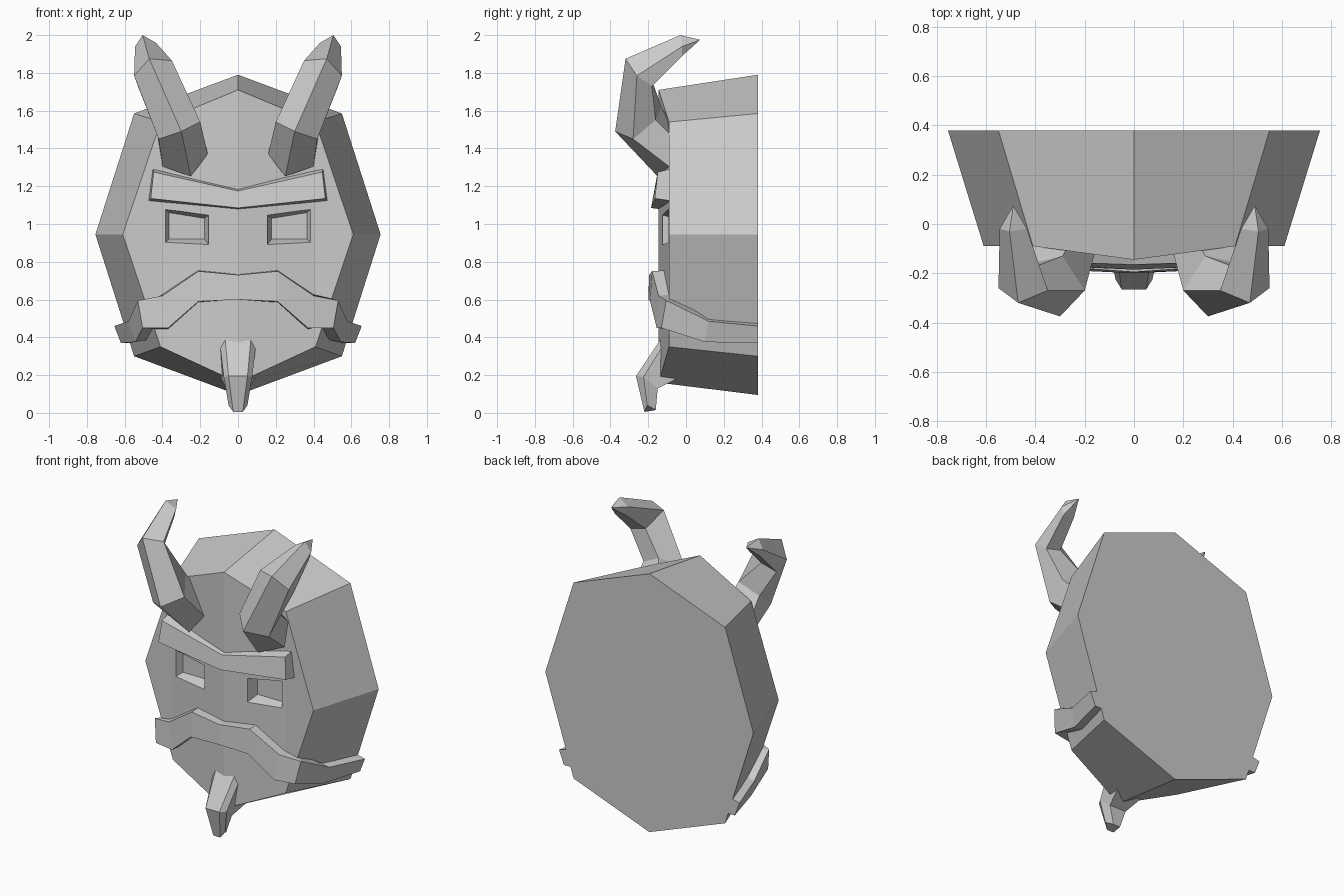
import bpy
import bmesh
from mathutils import Vector

cube = bpy.data.objects.get("Cube")
if cube:
    bpy.data.objects.remove(cube, do_unlink=True)

# One plain grey for the whole mask
grey = bpy.data.materials.new("stone grey")
grey.use_nodes = True
COLOUR = (0.6, 0.6, 0.6, 1)
grey.diffuse_color = COLOUR
grey.node_tree.nodes["Principled BSDF"].inputs["Base Color"].default_value = COLOUR


def add_object(name, bm):
    """Turn a bmesh into a flat shaded grey object."""
    bmesh.ops.recalc_face_normals(bm, faces=bm.faces)
    mesh = bpy.data.meshes.new(name)
    bm.to_mesh(mesh)
    bm.free()
    mesh.materials.append(grey)
    obj = bpy.data.objects.new(name, mesh)
    bpy.context.collection.objects.link(obj)
    return obj


def loft(name, rings, apex=None):
    """Join rings of equal point count, then close both ends."""
    bm = bmesh.new()
    loops = [[bm.verts.new(p) for p in ring] for ring in rings]
    for a, b in zip(loops, loops[1:]):
        for i in range(len(a)):
            j = (i + 1) % len(a)
            bm.faces.new((a[i], a[j], b[j], b[i]))
    bm.faces.new(loops[0])
    if apex:
        tip = bm.verts.new(apex)
        last = loops[-1]
        for i in range(len(last)):
            bm.faces.new((last[i], last[i - 1], tip))
    else:
        bm.faces.new(loops[-1])
    return add_object(name, bm)


def flip(point):
    return Vector((-point[0], point[1], point[2]))


def mirrored_outline(half):
    """Complete a half outline that starts and ends on the centre line."""
    return half + [flip(p) for p in reversed(half[1:-1])]


# Head: tapered octagonal block whose front is ridged down the middle
FRONT, RIDGE, BACK = -0.09, -0.145, 0.38
back_half = [(0, BACK, 1.79), (0.55, BACK, 1.585), (0.755, BACK, 0.945),
             (0.55, BACK, 0.3), (0, BACK, 0.095)]
front_half = [(0, RIDGE, 1.71), (0.41, FRONT, 1.54), (0.61, FRONT, 0.945),
              (0.41, FRONT, 0.35), (0, RIDGE, 0.16)]
bm = bmesh.new()
back = [bm.verts.new(p) for p in mirrored_outline(back_half)]
front = [bm.verts.new(p) for p in mirrored_outline(front_half)]
count = len(front)
for i in range(count):
    j = (i + 1) % count
    bm.faces.new((back[i], back[j], front[j], front[i]))
bm.faces.new(back)
top, upper_l, side_l, lower_l, bottom, lower_r, side_r, upper_r = front
for upper, side, lower in ((upper_l, side_l, lower_l), (upper_r, side_r, lower_r)):
    bm.faces.new((top, upper, lower, bottom))
    bm.faces.new((upper, side, lower))
head = add_object("head", bm)

# Eye sockets: tapered recesses cut into the face
mouth = [(0.405, 1.095), (0.15, 1.05), (0.15, 0.885), (0.405, 0.885)]
floor = [(0.365, 1.06), (0.178, 1.03), (0.178, 0.92), (0.365, 0.92)]
for side in (1, -1):
    cutter = loft("eye_cutter", [[(side * x, -0.14, z) for x, z in mouth],
                                 [(side * x, -0.05, z) for x, z in floor]])
    cutter.hide_render = True
    cut = head.modifiers.new("eye socket", "BOOLEAN")
    cut.operation = "DIFFERENCE"
    cut.solver = "EXACT"
    cut.object = cutter
    bpy.context.view_layer.objects.active = head
    bpy.ops.object.modifier_apply(modifier=cut.name)
    bpy.data.objects.remove(cutter, do_unlink=True)


def band(name, half):
    """Loft half sections from the centre outwards, on both sides."""
    left_to_centre = [[flip(p) for p in ring] for ring in reversed(half[1:])]
    return loft(name, left_to_centre + half)


# Brow: a bevelled V-shaped bar; points run top back, top front, low front, low back
band("brow", [
    [(0, -0.1, 1.2), (0, -0.165, 1.175), (0, -0.185, 1.085), (0, -0.1, 1.073)],
    [(0.453, -0.06, 1.297), (0.447, -0.15, 1.275), (0.462, -0.165, 1.135), (0.477, -0.06, 1.12)],
])

# Moustache: wraps from the centre around the cheeks to the back
band("moustache", [
    [(0, -0.1, 0.735), (0, -0.195, 0.73), (0, -0.2, 0.6), (0, -0.1, 0.6)],
    [(0.21, -0.1, 0.755), (0.21, -0.18, 0.75), (0.21, -0.19, 0.59), (0.21, -0.1, 0.585)],
    [(0.4, -0.06, 0.63), (0.4, -0.145, 0.62), (0.37, -0.155, 0.45), (0.37, -0.06, 0.44)],
    [(0.46, -0.03, 0.6), (0.53, -0.105, 0.595), (0.505, -0.13, 0.45), (0.42, -0.04, 0.45)],
    [(0.5, 0.12, 0.5), (0.58, 0.12, 0.485), (0.545, 0.1, 0.375), (0.46, 0.1, 0.39)],
    [(0.58, BACK, 0.48), (0.655, BACK, 0.46), (0.62, BACK, 0.37), (0.55, BACK, 0.37)],
])


def bilateral(ring):
    return ring + [flip(p) for p in reversed(ring)]


# Chin tuft: bends forward from the jaw and then hangs down
loft("chin_tuft", [bilateral(ring) for ring in (
    [(0.07, -0.12, 0.41), (0.095, -0.12, 0.36), (0.09, -0.05, 0.18)],
    [(0.05, -0.265, 0.195), (0.075, -0.225, 0.19), (0.06, -0.15, 0.13)],
    [(0.025, -0.22, 0.005), (0.05, -0.205, 0.04), (0.025, -0.16, 0.015)],
)])

# Horns: five-sided, growing forwards, then up and back to a point
horn_rings = [
    [(0.25, -0.15, 1.252), (0.4, -0.09, 1.305), (0.43, -0.06, 1.45),
     (0.25, -0.06, 1.5), (0.16, -0.12, 1.37)],
    [(0.3, -0.375, 1.49), (0.42, -0.28, 1.45), (0.42, -0.16, 1.55),
     (0.29, -0.13, 1.62), (0.2, -0.27, 1.54)],
    [(0.47, -0.32, 1.875), (0.55, -0.26, 1.785), (0.53, -0.18, 1.73),
     (0.42, -0.18, 1.76), (0.35, -0.27, 1.865)],
    [(0.505, -0.03, 2), (0.545, -0.02, 1.94), (0.53, -0.02, 1.89),
     (0.45, -0.02, 1.9), (0.435, -0.02, 1.96)],
]
horn_tip = (0.49, 0.075, 1.975)
loft("left_horn", horn_rings, horn_tip)
loft("right_horn", [[flip(p) for p in ring] for ring in horn_rings], flip(horn_tip))
